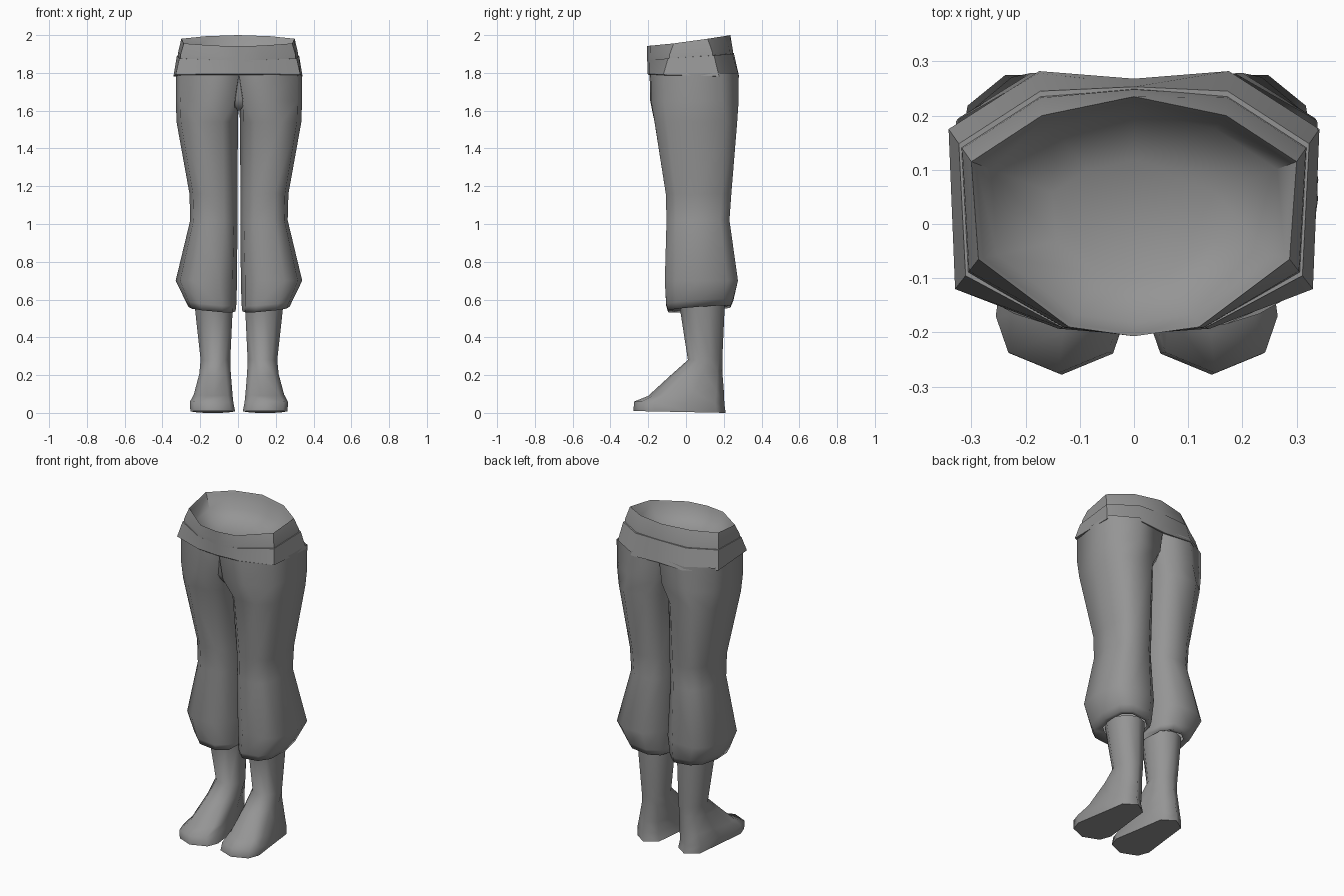
import bpy
import bmesh
from math import sin, cos, radians, copysign

cube = bpy.data.objects.get("Cube")
if cube:
    bpy.data.objects.remove(cube)

grey = bpy.data.materials.new("mid grey")
grey.use_nodes = True
colour = (0.3, 0.3, 0.3, 1)
grey.diffuse_color = colour
grey.node_tree.nodes["Principled BSDF"].inputs["Base Color"].default_value = colour


def loft(name, rings, cap_start=False, cap_end=False, angle=60):
    """Skin a list of equal-sized closed rings."""
    bm = bmesh.new()
    rows = [[bm.verts.new(p) for p in ring] for ring in rings]
    for a, b in zip(rows, rows[1:]):
        n = len(a)
        for i in range(n):
            j = (i + 1) % n
            bm.faces.new((a[i], a[j], b[j], b[i]))
    if cap_start:
        bm.faces.new(rows[0][::-1])
    if cap_end:
        bm.faces.new(rows[-1])
    bmesh.ops.recalc_face_normals(bm, faces=bm.faces)
    mesh = bpy.data.meshes.new(name)
    bm.to_mesh(mesh)
    bm.free()
    mesh.materials.append(grey)
    obj = bpy.data.objects.new(name, mesh)
    bpy.context.collection.objects.link(obj)
    bpy.ops.object.select_all(action="DESELECT")
    obj.select_set(True)
    bpy.context.view_layer.objects.active = obj
    bpy.ops.object.shade_smooth_by_angle(angle=radians(angle))
    return obj


def mix(a, b, t):
    return a + (b - a) * t


def mirrored(half):
    """Close a half outline, given from front to back, across x = 0."""
    return half + [(-x, y) for x, y in half[-2:0:-1]]


# Waist outline at the rim, and the boxier one at the hips
rim = mirrored([(0, -.207), (.12, -.19), (.287, -.065), (.30, .115), (.17, .2), (0, .235)])
hem = mirrored([(0, -.203), (.14, -.193), (.33, -.12), (.342, .175), (.175, .282), (0, .268)])


def waist(hem_amount, scale, z_front, z_back):
    ring = []
    for (rx, ry), (hx, hy) in zip(rim, hem):
        v = max(0, (ry + .207) / .442)
        ring.append((mix(rx, hx, hem_amount) * scale, mix(ry, hy, hem_amount) * scale,
                     mix(z_front, z_back, v ** 1.3)))
    return ring


# Upper waistband with a shallow hollow inside it
loft("upper_waistband", [
    waist(.45, 1, 1.86, 1.89),
    waist(.4, 1, 1.89, 1.92),
    waist(0, 1, 1.943, 2.0),
    waist(0, .97, 1.93, 1.985),
    waist(0, .88, 1.88, 1.90),
    waist(0, .5, 1.83, 1.84)], cap_end=True, angle=50)

# Lower waistband, flaring over the hips
loft("lower_waistband", [
    waist(.95, .97, 1.79, 1.775),
    waist(1, 1, 1.795, 1.775),
    waist(.55, 1, 1.868, 1.905),
    waist(.4, .99, 1.868, 1.905)], angle=50)

# Hip section of one leg: outer contour front to back, then the flat inner side
hip = [(0, -.193), (.14, -.187), (.31, -.12), (.333, .04), (.333, .19),
       (.18, .278), (0, .258), (0, .15), (0, .03), (0, -.1)]
leg_angles = [-108, -72, -36, 0, 36, 72, 108, 144, 180, 216]


def boxy(value):
    return copysign(abs(value) ** .72, value)


def leg_ring(z, tilt, inner, outer, front, back, hip_amount):
    ring = []
    for (hx, hy), a in zip(hip, leg_angles):
        c, s = boxy(cos(radians(a))), boxy(sin(radians(a)) / .951)
        x = mix(inner, outer, (1 + c) / 2)
        y = mix(front, back, (1 + s) / 2)
        ring.append((mix(x, hx, hip_amount), mix(y, hy, hip_amount), z + tilt * (c + s)))
    return ring


# z, tilt, inner x, outer x, front y, back y, share of hip section
leg_sections = [
    (.56, .008, .03, .235, -.035, .205, 0),
    (.55, .012, .018, .268, -.095, .235, 0),
    (.585, .012, .014, .285, -.105, .25, 0),
    (.70, 0, .01, .335, -.112, .275, 0),
    (1.02, 0, .008, .258, -.103, .23, 0),
    (1.16, 0, .008, .262, -.107, .24, 0),
    (1.54, 0, .006, .33, -.163, .27, .12),
    (1.65, 0, .003, .337, -.178, .28, .75),
    (1.80, 0, 0, .335, -.19, .27, 1)]

# Lower leg and foot: a round shaft turning into a shoe outline
shoe = mirrored([(0, 0), (.8, .08), (1, .22), (.78, .6), (.62, .9), (0, 1)])


def foot_ring(z_front, z_back, inner, outer, front, back, shoe_amount):
    ring = []
    for i, (u, v) in enumerate(shoe):
        a = radians(36 * i)
        u, v = mix(sin(a), u, shoe_amount), mix((1 - cos(a)) / 2, v, shoe_amount)
        ring.append((mix(inner, outer, (1 + u) / 2), mix(front, back, v),
                     mix(z_front, z_back, v)))
    return ring


# front z, back z, inner x, outer x, front y, back y, share of shoe outline
foot_sections = [
    (.57, .57, .027, .24, -.035, .205, 0),
    (.28, .28, .042, .207, .01, .192, 0),
    (.20, .22, .04, .213, -.08, .192, .3),
    (.09, .12, .033, .24, -.2, .2, .8),
    (.06, .05, .03, .26, -.275, .203, 1),
    (.01, 0, .02, .257, -.278, .21, 1)]

for side, sign in (("left", 1), ("right", -1)):
    def placed(ring):
        return [(sign * x + .005, y, z) for x, y, z in ring]
    loft(side + "_trouser_leg", [placed(leg_ring(*s)) for s in leg_sections], angle=120)
    loft(side + "_foot", [placed(foot_ring(*s)) for s in foot_sections], cap_end=True, angle=70)


# Gusset closing the fork between the legs
def gusset_ring(z, width, front, back):
    points = [(1, front), (1, back), (-1, back), (-1, front)]
    return [(.005 + s * width, y, z) for s, y in points]


loft("crotch_gusset", [
    gusset_ring(1.6, .008, -.13, .14),
    gusset_ring(1.66, .04, -.172, .2),
    gusset_ring(1.80, .08, -.186, .24)], cap_start=True)
